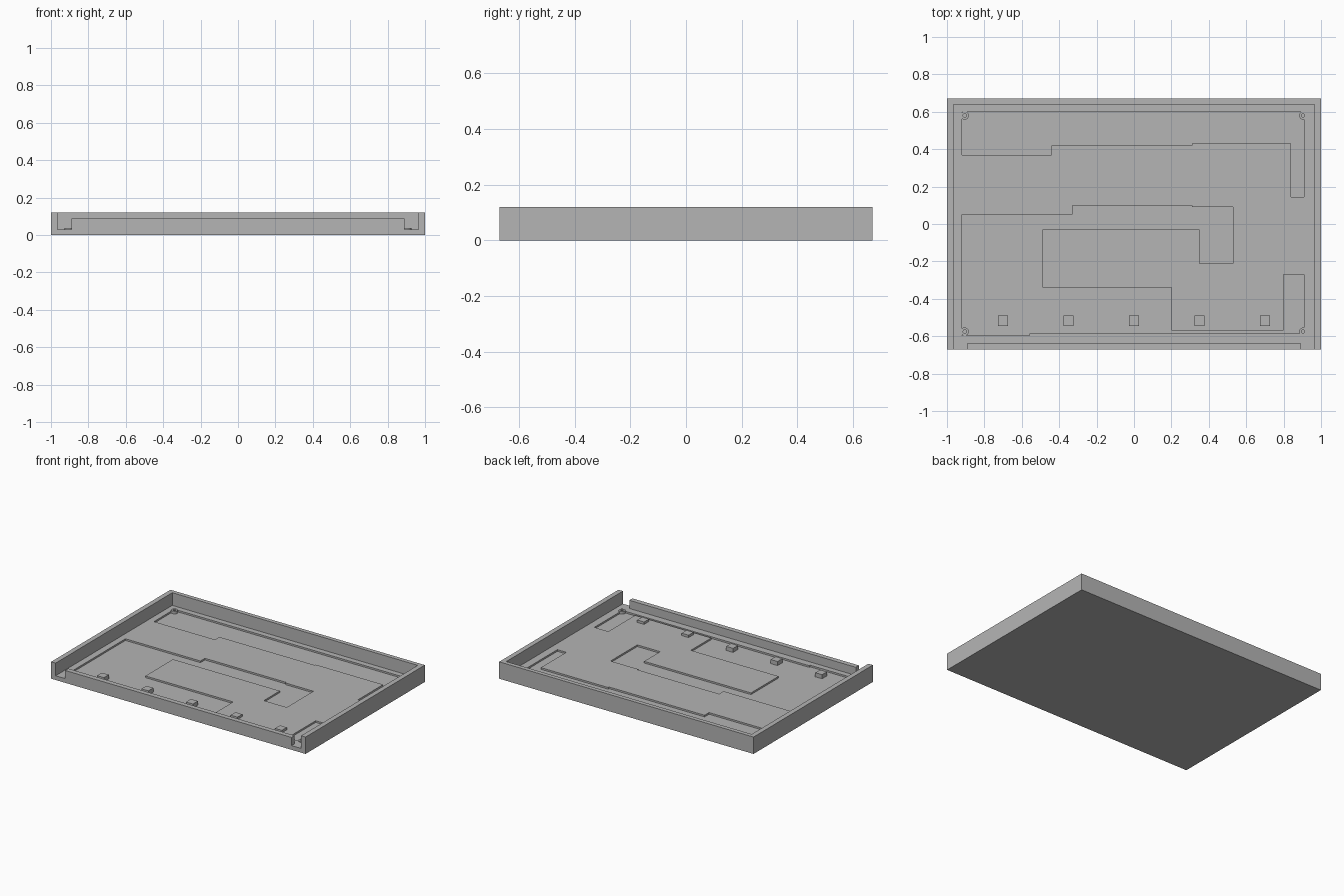
import bpy, bmesh, math

old = bpy.data.objects.get("Cube")
if old:
    bpy.data.objects.remove(old, do_unlink=True)

FLOOR, DEEP, RIM = 0.03, 0.018, 0.12

# Plain grey plastic
grey = bpy.data.materials.new("grey plastic")
grey.use_nodes = True
colour = (0.46, 0.46, 0.46, 1)
grey.diffuse_color = colour
grey.node_tree.nodes["Principled BSDF"].inputs["Base Color"].default_value = colour


def finish(name, bm):
    bmesh.ops.recalc_face_normals(bm, faces=bm.faces)
    mesh = bpy.data.meshes.new(name)
    bm.to_mesh(mesh)
    bm.free()
    mesh.materials.append(grey)
    obj = bpy.data.objects.new(name, mesh)
    bpy.context.collection.objects.link(obj)
    return obj


def prism(name, outline, z0, z1):
    bm = bmesh.new()
    face = bm.faces.new([bm.verts.new((x, y, z0)) for x, y in outline])
    top = bmesh.ops.extrude_face_region(bm, geom=[face])["geom"]
    for v in top:
        if isinstance(v, bmesh.types.BMVert):
            v.co.z = z1
    return finish(name, bm)


def box(name, x0, x1, y0, y1, z0, z1):
    return prism(name, [(x0, y0), (x1, y0), (x1, y1), (x0, y1)], z0, z1)


def disc(name, x, y, r, z0, z1, sides=24):
    ring = [2 * math.pi * i / sides for i in range(sides)]
    return prism(name, [(x + r * math.cos(a), y + r * math.sin(a)) for a in ring], z0, z1)


def cut(target, cutter):
    cutter.hide_render = True
    mod = target.modifiers.new("cut", "BOOLEAN")
    mod.operation, mod.solver, mod.object = "DIFFERENCE", "EXACT", cutter
    graph = bpy.context.evaluated_depsgraph_get()
    mesh = bpy.data.meshes.new_from_object(target.evaluated_get(graph))
    target.modifiers.clear()
    target.data = mesh
    bpy.data.objects.remove(cutter, do_unlink=True)


# Tray body, hollowed, with a lower front wall and a slot at each front corner
tray = box("tray", -1, 1, -0.67, 0.67, 0, RIM)
cut(tray, box("cavity", -0.965, 0.965, -0.635, 0.64, FLOOR, 0.2))
cut(tray, box("front_lowering", -0.93, 0.93, -0.7, -0.62, 0.088, 0.2))
for s in (-1, 1):
    a, b = sorted((s * 0.89, s * 0.965))
    cut(tray, box("corner_slot", a, b, -0.7, -0.6, FLOOR, 0.2))

# Shallow stepped recess along the back
back = [(-0.92, 0.37), (-0.44, 0.37), (-0.44, 0.42), (0.31, 0.42), (0.31, 0.43),
        (0.84, 0.43), (0.84, 0.145), (0.91, 0.145), (0.91, 0.6), (-0.92, 0.6)]
cut(tray, prism("back_recess", back, DEEP, 0.06))

# Shallow winding recess through the middle and along the front
front = [(-0.92, 0.05), (-0.33, 0.05), (-0.33, 0.10), (0.31, 0.10), (0.31, 0.09),
         (0.53, 0.09), (0.53, -0.21), (0.35, -0.21), (0.35, -0.03), (-0.49, -0.03),
         (-0.49, -0.34), (0.20, -0.34), (0.20, -0.57), (0.80, -0.57), (0.80, -0.27),
         (0.91, -0.27), (0.91, -0.585), (-0.56, -0.585), (-0.56, -0.595), (-0.92, -0.595)]
cut(tray, prism("front_recess", front, DEEP, 0.06))

# Small round hole low in the front wall
hole = disc("front_hole", 0, 0, 0.013, -0.03, 0.03)
for v in hole.data.vertices:
    x, y, z = v.co
    v.co = (x - 0.73, z - 0.67, y + 0.016)
cut(tray, hole)

# Screw posts in the corners
for side, x in (("right", -0.905), ("left", 0.905)):
    for end, y in (("front", -0.575), ("back", 0.58)):
        post = disc(f"{end}_{side}_screw_post", x, y, 0.022, DEEP - 0.003, 0.037)
        cut(post, disc("post_hole", x, y, 0.009, 0.02, 0.1))

# Row of support blocks along the front
for i in range(5):
    x = -0.7 + 0.35 * i
    box(f"support_block_{i + 1}", x - 0.027, x + 0.027, -0.545, -0.49, DEEP - 0.003, 0.047)
